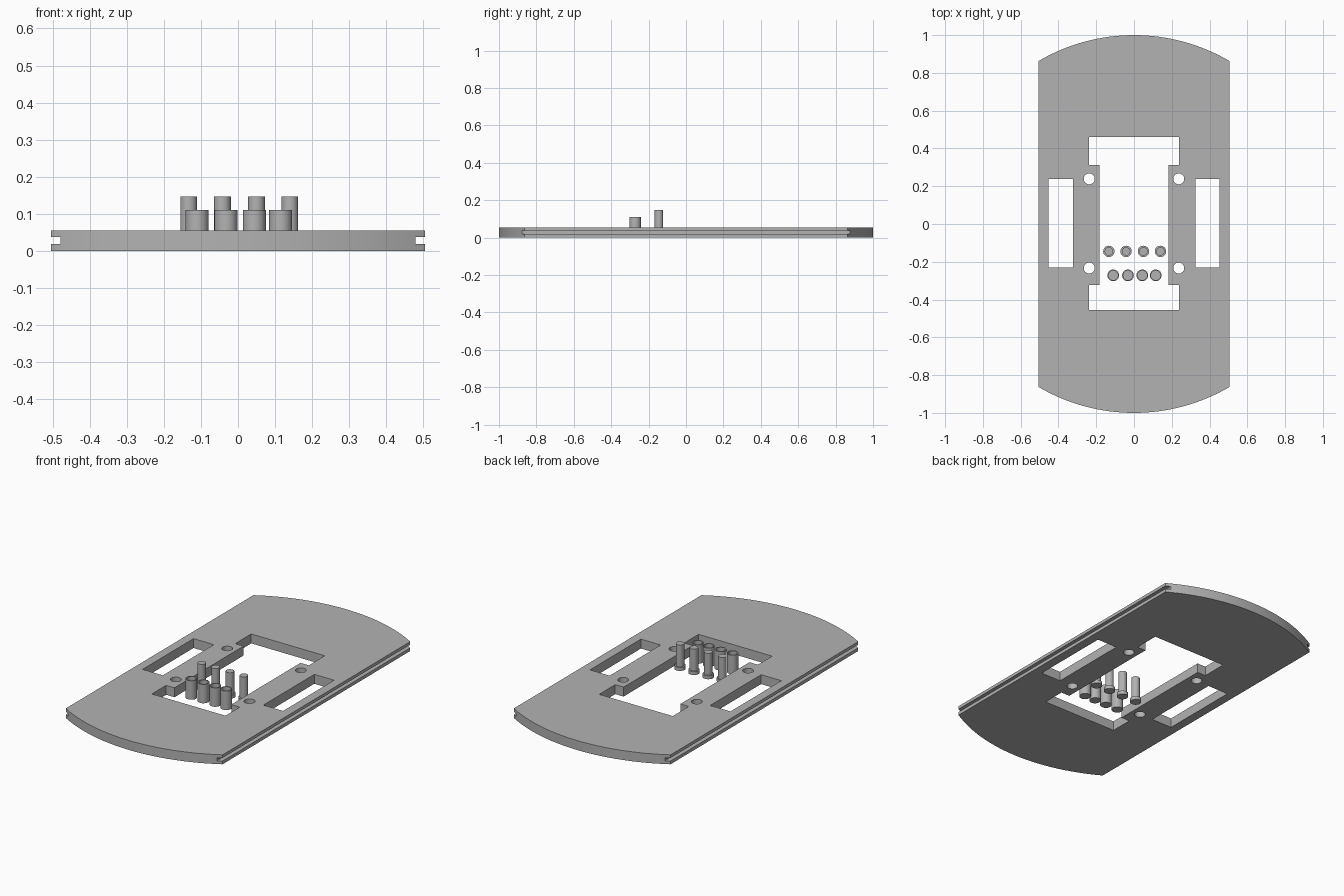
import bpy, bmesh, math

if "Cube" in bpy.data.objects:
    bpy.data.objects.remove(bpy.data.objects["Cube"])

grey = bpy.data.materials.new("plain grey")
grey.diffuse_color = (0.45, 0.45, 0.45, 1)
grey.use_nodes = True
grey.node_tree.nodes["Principled BSDF"].inputs["Base Color"].default_value = grey.diffuse_color


def make(name, bm):
    bmesh.ops.recalc_face_normals(bm, faces=bm.faces)
    me = bpy.data.meshes.new(name)
    bm.to_mesh(me)
    bm.free()
    ob = bpy.data.objects.new(name, me)
    me.materials.append(grey)
    bpy.context.collection.objects.link(ob)
    return ob


def prism(bm, pts, z0, z1):
    lo = [bm.verts.new((x, y, z0)) for x, y in pts]
    hi = [bm.verts.new((x, y, z1)) for x, y in pts]
    bm.faces.new(lo[::-1])
    bm.faces.new(hi)
    n = len(pts)
    for i in range(n):
        j = (i + 1) % n
        bm.faces.new((lo[i], lo[j], hi[j], hi[i]))


def rect(x0, x1, y0, y1):
    return [(x0, y0), (x1, y0), (x1, y1), (x0, y1)]


def circle(cx, cy, r, n=32):
    return [(cx + r * math.cos(2 * math.pi * i / n),
             cy + r * math.sin(2 * math.pi * i / n)) for i in range(n)]


def smooth(ob):
    bpy.ops.object.select_all(action='DESELECT')
    ob.select_set(True)
    bpy.context.view_layer.objects.active = ob
    bpy.ops.object.shade_smooth_by_angle(angle=math.radians(30))


def lathe(name, cx, cy, profile, n=32):
    """Closed solid of revolution from (radius, z) points, capped at both ends."""
    bm = bmesh.new()
    rings = [[bm.verts.new((x, y, z)) for x, y in circle(cx, cy, r, n)] for r, z in profile]
    for a, b in zip(rings, rings[1:]):
        for i in range(n):
            j = (i + 1) % n
            bm.faces.new((a[i], a[j], b[j], b[i]))
    bm.faces.new(rings[0][::-1])
    bm.faces.new(rings[-1])
    smooth(make(name, bm))


# base plate: straight sides, arc ends of radius 1
W, T = 0.505, 0.055
half = math.asin(W)
arc = [(math.sin(-half + 2 * half * i / 32), math.cos(-half + 2 * half * i / 32))
       for i in range(33)]
bm = bmesh.new()
prism(bm, arc + [(-x, -y) for x, y in arc], 0, T)
plate = make("base_plate", bm)

# cutters: stepped centre opening, side slots, screw holes, edge grooves
bm = bmesh.new()
a, b = 0.183, 0.237
prism(bm, [(-b, -0.454), (b, -0.454), (b, -0.323), (a, -0.323), (a, 0.313), (b, 0.313),
           (b, 0.46), (-b, 0.46), (-b, 0.313), (-a, 0.313), (-a, -0.323), (-b, -0.323)],
      -0.1, 0.2)
prism(bm, rect(-0.453, -0.322, -0.231, 0.238), -0.1, 0.2)
prism(bm, rect(0.325, 0.452, -0.231, 0.238), -0.1, 0.2)
for s in (-1, 1):
    for y in (0.239, -0.233):
        prism(bm, circle(s * 0.237, y, 0.029), -0.1, 0.2)
    x0, x1 = sorted((s * 0.479, s * 0.6))
    prism(bm, rect(x0, x1, -1.2, 1.2), 0.019, 0.037)
cutter = make("plate_cutter", bm)
cutter.hide_render = True

mod = plate.modifiers.new("cut", 'BOOLEAN')
mod.operation = 'DIFFERENCE'
mod.solver = 'EXACT'
mod.object = cutter
bpy.context.view_layer.objects.active = plate
bpy.ops.object.modifier_apply(modifier=mod.name)
bpy.data.objects.remove(cutter)
smooth(plate)

# rear row: tall flanged pins
for i, x in enumerate((-0.133, -0.042, 0.05, 0.14)):
    lathe(f"flanged_pin_{i + 1}", x, -0.145,
          [(0.03, 0), (0.03, 0.02), (0.0225, 0.02), (0.0225, 0.147)])

# front row: short hollow cups
for i, x in enumerate((-0.11, -0.032, 0.044, 0.115)):
    lathe(f"hollow_cup_{i + 1}", x, -0.272,
          [(0.031, 0), (0.031, 0.11), (0.025, 0.11), (0.025, 0.05)])
